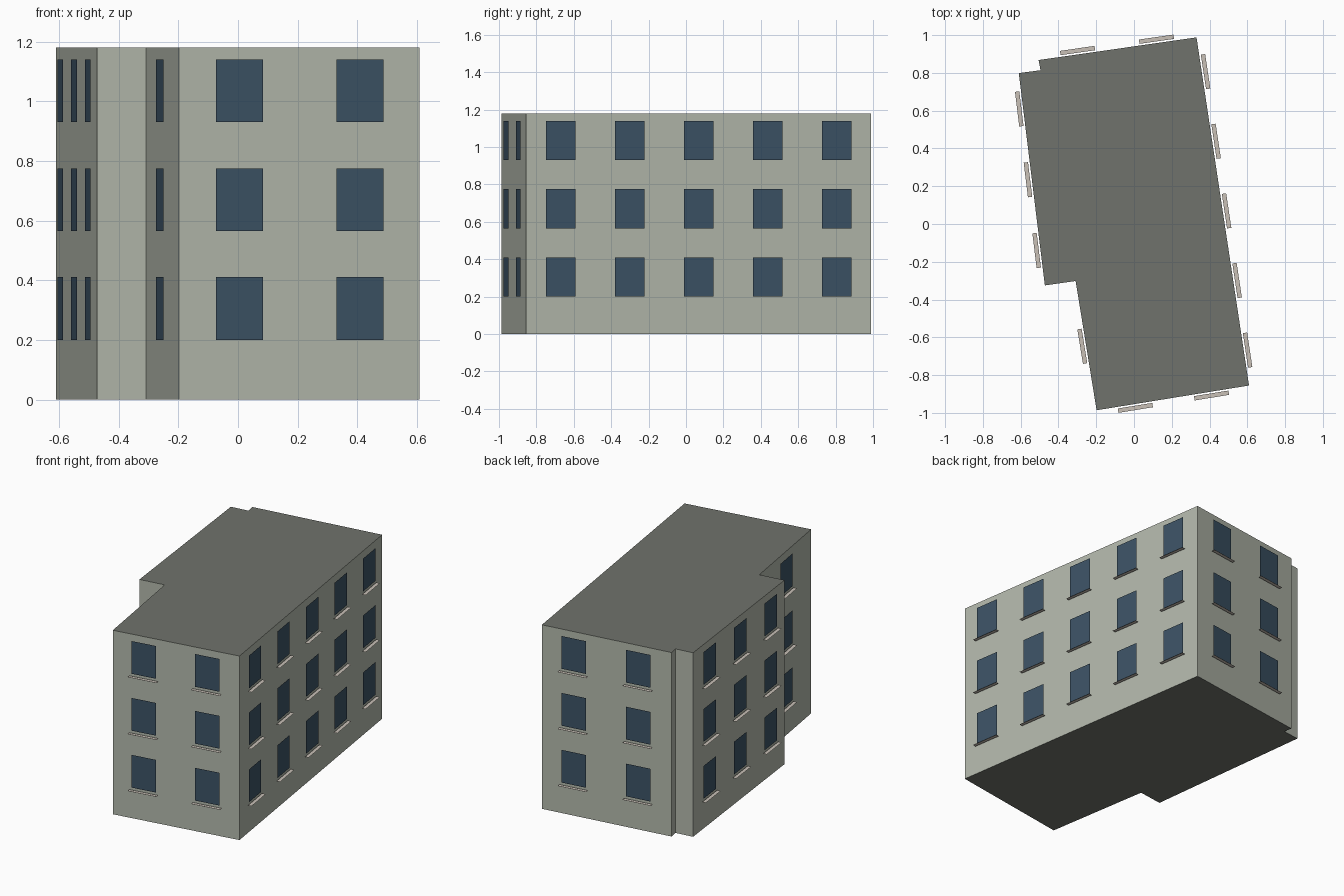
import bpy, bmesh
from mathutils import Vector

if "Cube" in bpy.data.objects:
    bpy.data.objects.remove(bpy.data.objects["Cube"])

HEIGHT = 1.18
FLOORS = [0.20, 0.565, 0.93]      # bottom of each window row
WIN_W, WIN_H = 0.159, 0.21
SILL_W, SILL_D, SILL_DROP = 0.185, 0.023, 0.015
GAP = 0.009                       # windows and sills float just off the wall

# Footprint corners (counter-clockwise) and window columns on the wall that follows
FOOTPRINT = [
    (-0.198, -0.986, 2), (0.609, -0.855, 5), (0.331, 0.988, 2), (-0.505, 0.868, 0),
    (-0.495, 0.814, 0), (-0.610, 0.799, 3), (-0.472, -0.325, 0), (-0.309, -0.302, 1),
]


def material(name, rgb):
    m = bpy.data.materials.new(name)
    m.diffuse_color = (*rgb, 1)
    m.use_nodes = True
    m.node_tree.nodes["Principled BSDF"].inputs["Base Color"].default_value = m.diffuse_color
    return m


def finish(name, bm, mats):
    me = bpy.data.meshes.new(name)
    bm.to_mesh(me)
    bm.free()
    for m in mats:
        me.materials.append(m)
    ob = bpy.data.objects.new(name, me)
    bpy.context.collection.objects.link(ob)
    return ob


def quad(bm, corner, u, v):
    """Flat rectangle facing u x v."""
    pts = [corner, corner + u, corner + u + v, corner + v]
    bm.faces.new([bm.verts.new(p) for p in pts])


wall_mat = material("wall", (0.45, 0.48, 0.41))
roof_mat = material("roof", (0.16, 0.17, 0.15))
glass_mat = material("glass", (0.045, 0.085, 0.13))
sill_mat = material("sill", (0.58, 0.53, 0.47))

# Building body: extruded footprint with dark roof and underside
bm = bmesh.new()
base = bm.faces.new([bm.verts.new((x, y, 0)) for x, y, _ in FOOTPRINT])
top = bmesh.ops.extrude_face_region(bm, geom=[base], use_keep_orig=True)
bmesh.ops.translate(bm, vec=(0, 0, HEIGHT),
                    verts=[g for g in top["geom"] if isinstance(g, bmesh.types.BMVert)])
bmesh.ops.recalc_face_normals(bm, faces=bm.faces)
for f in bm.faces:
    f.material_index = 1 if abs(f.normal.z) > 0.5 else 0
finish("building_body", bm, [wall_mat, roof_mat])

# Windows and sills, spread evenly along every wall on each floor
windows, sills = bmesh.new(), bmesh.new()
up = Vector((0, 0, 1))
for i, (x, y, columns) in enumerate(FOOTPRINT):
    a = Vector((x, y, 0))
    b = Vector((*FOOTPRINT[(i + 1) % len(FOOTPRINT)][:2], 0))
    along = (b - a).normalized()
    out = along.cross(up)
    for c in range(columns):
        mid = a.lerp(b, (c + 0.5) / columns) + out * GAP
        for z in FLOORS:
            p = mid + up * z
            quad(windows, p - along * WIN_W / 2, along * WIN_W, up * WIN_H)
            q = p - up * SILL_DROP + out * SILL_D
            quad(sills, q - along * SILL_W / 2, along * SILL_W, -out * SILL_D)
finish("windows", windows, [glass_mat])
finish("window_sills", sills, [sill_mat])
